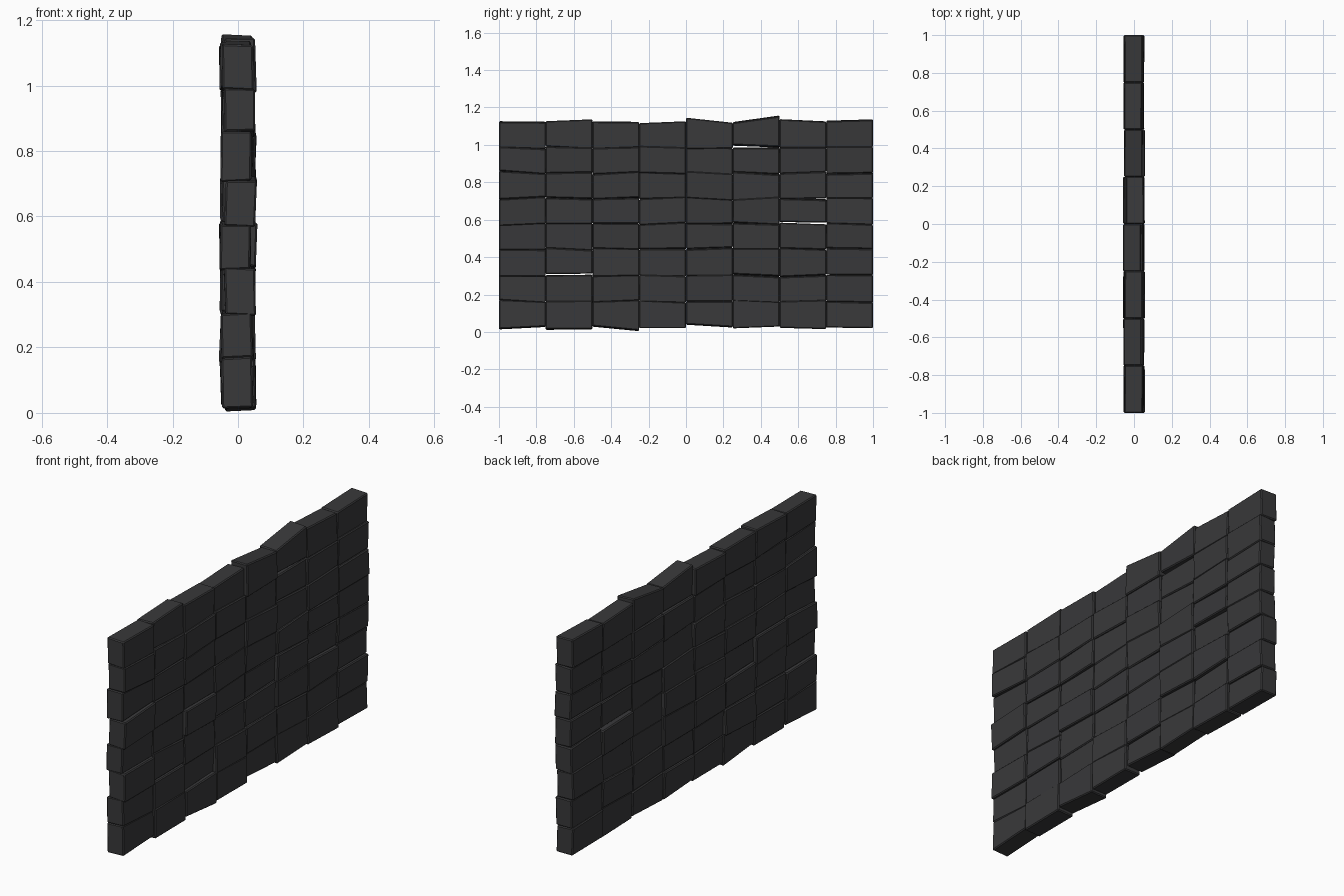
import bpy, bmesh, random

if "Cube" in bpy.data.objects:
    bpy.data.objects.remove(bpy.data.objects["Cube"])
random.seed(7)

COLS, ROWS = 8, 8
W = 2.0 / COLS
# heights of the course joints
JOINT = [0.02, 0.165, 0.302, 0.445, 0.58, 0.715, 0.85, 0.987, 1.13]
# outer silhouette: (left, right) edge heights per column
TOP = [(1.125, 1.122), (1.125, 1.135), (1.125, 1.122), (1.115, 1.125),
       (1.145, 1.118), (1.12, 1.155), (1.137, 1.125), (1.128, 1.135)]
BOTTOM = [(0.015, 0.028), (0.013, 0.015), (0.03, 0.006), (0.02, 0.02),
          (0.04, 0.025), (0.02, 0.03), (0.022, 0.015), (0.024, 0.02)]
# x offsets of the visible end column and of the top course
END_X = [-0.002, -0.005, 0.006, -0.008, 0.008, -0.005, 0.005, 0.0]
TOP_X = [0.0, -0.006, -0.004, -0.01, 0.007, -0.004, -0.003, -0.005]
# open joints (column, joint): (lower-left, lower-right, upper-left, upper-right)
GAPS = {(5, 7): (0.984, 0.986, 0.998, 0.988), (1, 2): (0.303, 0.305, 0.309, 0.312),
        (6, 4): (0.582, 0.573, 0.588, 0.584), (6, 5): (0.715, 0.708, 0.714, 0.716)}

mat = bpy.data.materials.new("dark_stone")
mat.diffuse_color = (0.04, 0.04, 0.042, 1)
mat.use_nodes = True
mat.node_tree.nodes["Principled BSDF"].inputs["Base Color"].default_value = mat.diffuse_color


def jit(a):
    return random.uniform(-a, a)


def joint_edges(c, j):
    """Heights of the stone edges below and above one joint."""
    if (c, j) in GAPS:
        return GAPS[(c, j)]
    z, t = JOINT[j] + jit(0.003), jit(0.008)
    return (z - t, z + t, z - t + jit(0.004) - 0.002, z + t + jit(0.004) - 0.002)


def add_stone(bm, y0, y1, bot, top, x):
    """Six-sided stone with sloping top and bottom."""
    hx = 0.047
    lean, tb, tt = jit(0.003), jit(0.003), jit(0.003)
    v = []
    for (za, zb), tilt, sh in ((bot, tb, -lean), (top, tt, lean)):
        for sx, y, z in ((-1, y0, za), (1, y0, za), (1, y1, zb), (-1, y1, zb)):
            v.append(bm.verts.new((x + sx * hx + sh + jit(0.0015), y, z + sx * tilt)))
    for f in ((3, 2, 1, 0), (4, 5, 6, 7), (0, 1, 5, 4),
              (1, 2, 6, 5), (2, 3, 7, 6), (3, 0, 4, 7)):
        bm.faces.new([v[i] for i in f])


edges = {(c, j): joint_edges(c, j) for c in range(COLS) for j in range(1, ROWS)}

# one object per course of stones
for r in range(ROWS):
    bm = bmesh.new()
    for c in range(COLS):
        bot = BOTTOM[c] if r == 0 else edges[c, r][2:]
        top = TOP[c] if r == ROWS - 1 else edges[c, r + 1][:2]
        if c == 0:
            x = END_X[r]
        elif r == ROWS - 1:
            x = TOP_X[c]
        else:
            x = jit(0.009)
        y0 = -1 + c * W
        add_stone(bm, y0, y0 + W, bot, top, x)
    me = bpy.data.meshes.new(f"stone_course_{r + 1}")
    bm.to_mesh(me)
    bm.free()
    me.materials.append(mat)
    ob = bpy.data.objects.new(f"stone_course_{r + 1}", me)
    bpy.context.collection.objects.link(ob)
    bev = ob.modifiers.new("worn_edges", 'BEVEL')
    bev.width = 0.005
    bev.segments = 1
